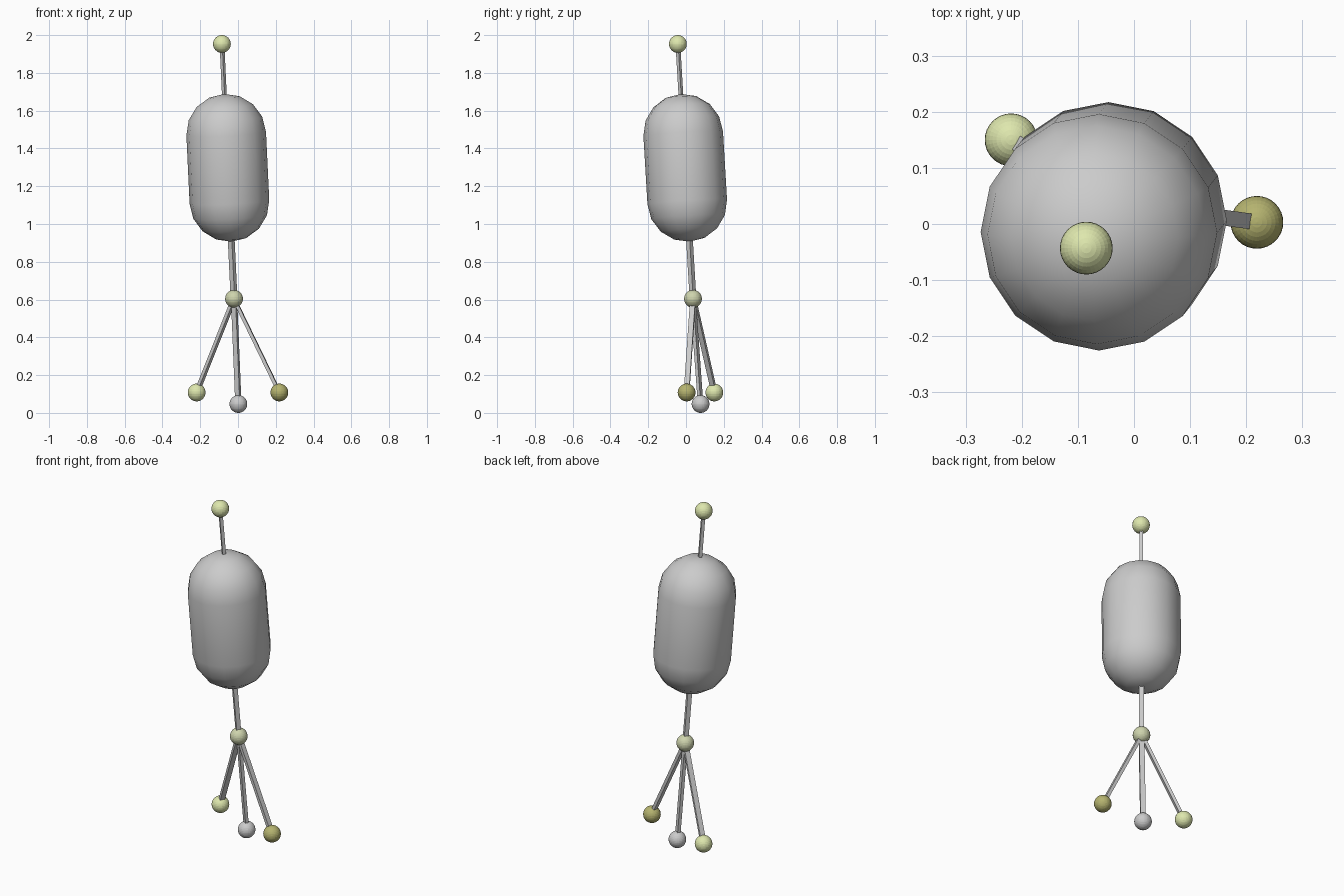
import bpy, bmesh, math
from mathutils import Vector, Matrix

if "Cube" in bpy.data.objects:
    bpy.data.objects.remove(bpy.data.objects["Cube"])

R = 0.047
TOP = Vector((-0.085, -0.043, 1.953))
HUB = Vector((-0.021, 0.037, 0.604))
LEFT = Vector((-0.219, 0.150, 0.108))
RIGHT = Vector((0.219, 0.003, 0.108))
MIDDLE = Vector((0.002, 0.077, 0.047))
BODY = HUB.lerp(TOP, 0.514)


def material(name, color):
    m = bpy.data.materials.new(name)
    m.diffuse_color = (*color, 1)
    m.use_nodes = True
    m.node_tree.nodes["Principled BSDF"].inputs["Base Color"].default_value = m.diffuse_color
    return m


def add(name, bm, mat=None, smooth=False):
    bmesh.ops.recalc_face_normals(bm, faces=bm.faces)
    for f in bm.faces:
        f.smooth = smooth
    me = bpy.data.meshes.new(name)
    bm.to_mesh(me)
    bm.free()
    ob = bpy.data.objects.new(name, me)
    bpy.context.collection.objects.link(ob)
    if mat:
        me.materials.append(mat)
    return ob


def ball(name, pos, mat=None):
    bm = bmesh.new()
    bmesh.ops.create_uvsphere(bm, u_segments=32, v_segments=16, radius=R,
                              matrix=Matrix.Translation(pos))
    add(name, bm, mat)


def frame(a, b, side):
    # local z runs from a to b, local x stays horizontal along side
    z = (b - a).normalized()
    x = (side - z * side.dot(z)).normalized()
    m = Matrix((x, z.cross(x), z)).transposed().to_4x4()
    m.translation = (a + b) / 2
    return m


def stick(name, a, b, wide, thick):
    d = b - a
    side = Vector((-d.y, d.x, 0))
    bm = bmesh.new()
    bmesh.ops.create_cube(bm, size=1)
    bmesh.ops.scale(bm, vec=(wide, thick, d.length), verts=bm.verts)
    bm.transform(frame(a, b, side))
    add(name, bm)


def capsule(name, pos, axis, radius, half, sides=16, rings=4):
    bm = bmesh.new()
    bmesh.ops.create_uvsphere(bm, u_segments=sides, v_segments=rings * 2, radius=radius)
    # split the equator into two rings to make the straight wall
    equator = [e for e in bm.edges if all(abs(v.co.z) < 1e-5 for v in e.verts)]
    bmesh.ops.split_edges(bm, edges=equator)
    for v in bm.verts:
        up = v.co.z > 1e-5 or (abs(v.co.z) < 1e-5 and
                               any(f.calc_center_median().z > 0 for f in v.link_faces))
        v.tag = up
    for v in bm.verts:
        v.co.z += half if v.tag else -half
    bmesh.ops.bridge_loops(bm, edges=[e for e in bm.edges if e.is_boundary])
    bm.transform(frame(pos - axis, pos + axis, Vector((1, 0, 0))))
    add(name, bm, smooth=True)


light = material("pale_green", (0.73, 0.8, 0.42))
olive = material("olive", (0.46, 0.45, 0.16))
sage = material("sage", (0.62, 0.66, 0.42))

# Body and spine
capsule("body", BODY, (TOP - HUB).normalized(), 0.211, 0.181)
stick("upper_spine", BODY, TOP, 0.018, 0.018)
stick("lower_spine", HUB, BODY, 0.027, 0.024)

# Legs
for name, foot in (("left", LEFT), ("right", RIGHT), ("middle", MIDDLE)):
    stick(name + "_leg", HUB, foot, 0.028, 0.018)

# Balls
ball("top_ball", TOP, light)
ball("hub_ball", HUB, sage)
ball("left_foot_ball", LEFT, light)
ball("right_foot_ball", RIGHT, olive)
ball("middle_foot_ball", MIDDLE)
